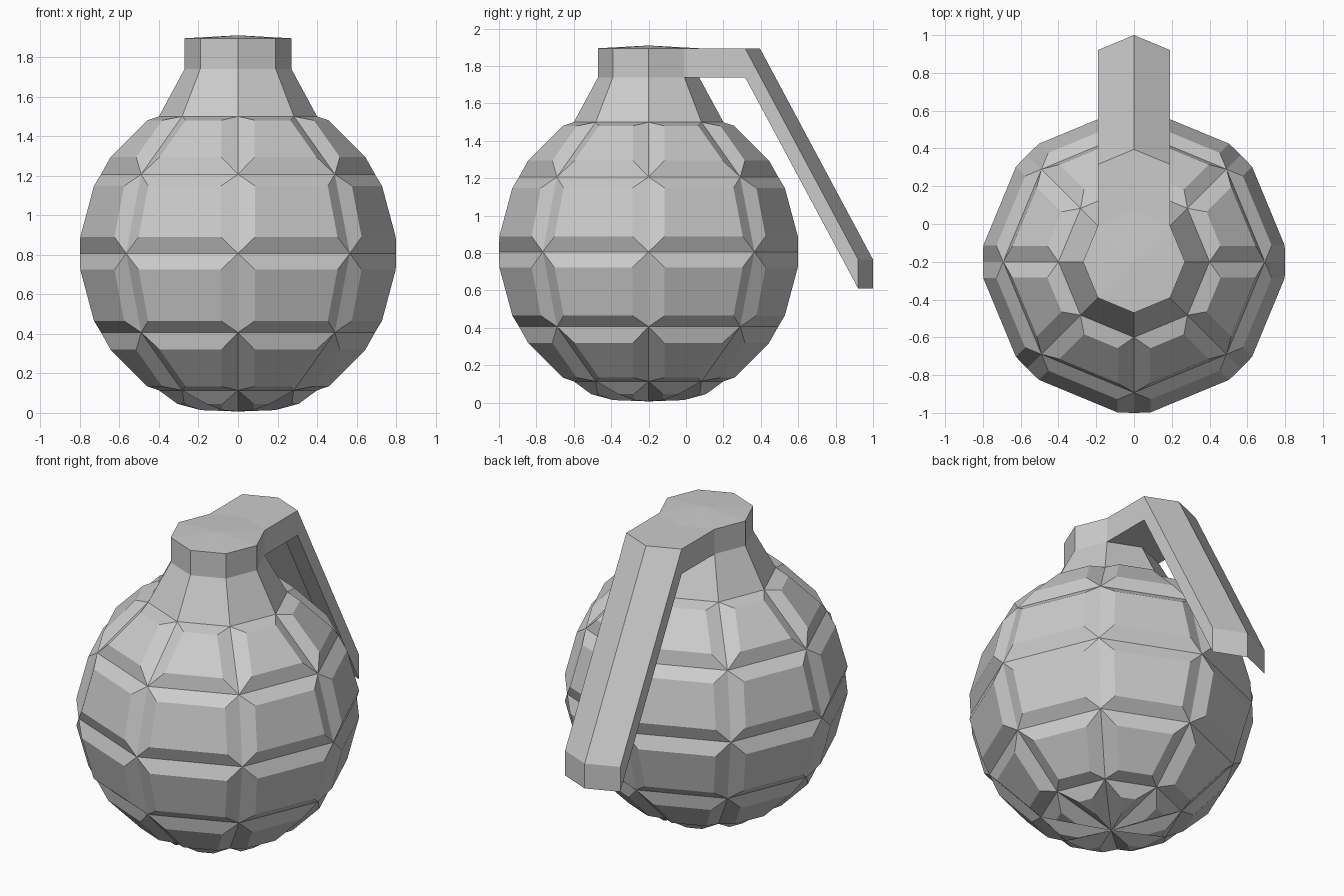
import bpy, bmesh, math
from mathutils import Vector

if "Cube" in bpy.data.objects:
    bpy.data.objects.remove(bpy.data.objects["Cube"])

SIDES, CY, CZ, R = 8, -0.2, 0.807, 0.8


def ring(bm, r, z):
    return [bm.verts.new((r * math.cos(math.tau * i / SIDES),
                          CY + r * math.sin(math.tau * i / SIDES), z))
            for i in range(SIDES)]


def bridge(bm, low, high):
    return [bm.faces.new((low[i], low[(i + 1) % SIDES], high[(i + 1) % SIDES], high[i]))
            for i in range(SIDES)]


def fan(bm, loop, z, up):
    tip = bm.verts.new((0, CY, z))
    for i in range(SIDES):
        a, b = loop[i], loop[(i + 1) % SIDES]
        bm.faces.new((a, b, tip) if up else (b, a, tip))


def finish(bm, name):
    bm.normal_update()
    mesh = bpy.data.meshes.new(name)
    bm.to_mesh(mesh)
    bm.free()
    bpy.context.collection.objects.link(bpy.data.objects.new(name, mesh))


# Segmented body: low-poly sphere, each face inset and raised to leave grooves
bm = bmesh.new()
rings = [ring(bm, R * math.cos(math.radians(a)), CZ + R * math.sin(math.radians(a)))
         for a in (-60, -30, 0, 30, 60)]
for low, high in zip(rings, rings[1:]):
    bridge(bm, low, high)
fan(bm, rings[0], CZ - R, False)
bm.normal_update()
bmesh.ops.inset_individual(bm, faces=bm.faces[:], thickness=0.073, depth=0.05,
                           use_even_offset=True)
finish(bm, "segmented_body")

# Tapered neck and fuse cap
bm = bmesh.new()
base = ring(bm, R * 0.5, CZ + R * math.sin(math.radians(60)))
mid = ring(bm, 0.27, 1.74)
top = ring(bm, 0.27, 1.895)
bridge(bm, base, mid)
cap = bridge(bm, mid, top)
fan(bm, top, 1.91, True)

# Safety lever: the two rear cap faces extruded back, then down
section = cap[1:3]
for step in (Vector((0, 0.325, 0)), Vector((0, 0.605, -1.13))):
    bm.normal_update()
    out = bmesh.ops.extrude_face_region(bm, geom=section)["geom"]
    old = [f for f in section if f.is_valid]
    if old:
        bmesh.ops.delete(bm, geom=old, context='FACES_ONLY')
    section = [g for g in out if g.is_valid and isinstance(g, bmesh.types.BMFace)]
    bmesh.ops.translate(bm, vec=step, verts=list({v for f in section for v in f.verts}))
bmesh.ops.recalc_face_normals(bm, faces=bm.faces[:])
finish(bm, "neck_and_lever")
